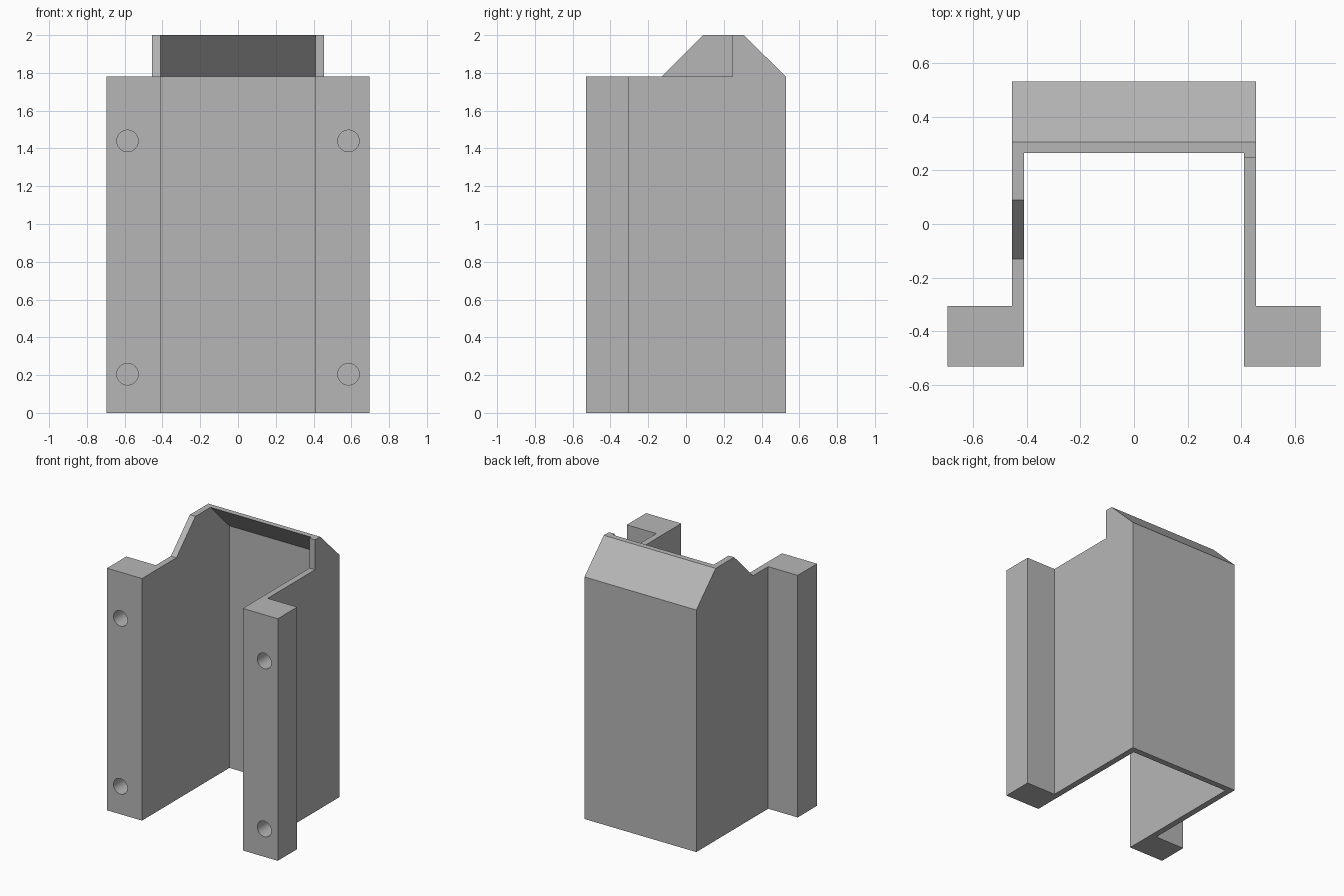
import bpy
import bmesh
from mathutils import Matrix, Vector

if "Cube" in bpy.data.objects:
    bpy.data.objects.remove(bpy.data.objects["Cube"], do_unlink=True)

grey = bpy.data.materials.new("plain grey")
grey.use_nodes = True
grey.diffuse_color = (0.47, 0.47, 0.47, 1)
grey.node_tree.nodes["Principled BSDF"].inputs["Base Color"].default_value = grey.diffuse_color

# Main dimensions
TOP, SHOULDER = 2.0, 1.78
OUTER, INNER, FLANGE = 0.455, 0.41, 0.695
DEPTH, FLANGE_BACK = 0.53, -0.305
BACK_INNER = 0.485
RIDGE_BACK, RIDGE_FRONT = 0.305, 0.265


def finish(name, bm):
    bmesh.ops.recalc_face_normals(bm, faces=bm.faces)
    mesh = bpy.data.meshes.new(name)
    bm.to_mesh(mesh)
    bm.free()
    mesh.materials.append(grey)
    obj = bpy.data.objects.new(name, mesh)
    bpy.context.collection.objects.link(obj)
    return obj


def extrude(name, points, direction):
    """Sweep a flat polygon along a direction into a closed solid."""
    bm = bmesh.new()
    face = bm.faces.new([bm.verts.new(p) for p in points])
    swept = bmesh.ops.extrude_face_region(bm, geom=[face], use_keep_orig=True)
    moved = [v for v in swept["geom"] if isinstance(v, bmesh.types.BMVert)]
    bmesh.ops.translate(bm, verts=moved, vec=Vector(direction))
    return finish(name, bm)


def side_profile(name, x0, x1, yz):
    return extrude(name, [(x0, y, z) for y, z in yz], (x1 - x0, 0, 0))


# Channel with two thick mounting flanges, drawn in plan
half = [(INNER, BACK_INNER), (INNER, -DEPTH), (FLANGE, -DEPTH),
        (FLANGE, FLANGE_BACK), (OUTER, FLANGE_BACK), (OUTER, DEPTH)]
plan = half + [(-x, y) for x, y in reversed(half)]
body = extrude("channel_body", [(x, y, 0) for x, y in plan], (0, 0, SHOULDER))

# Blind screw holes in the flange fronts
HOLE_DEPTH = 0.17
bm = bmesh.new()
for x in (-0.585, 0.585):
    for z in (0.205, 1.44):
        place = Matrix.Translation((x, -DEPTH, z)) @ Matrix.Rotation(1.5707963, 4, "X")
        bmesh.ops.create_cone(bm, cap_ends=True, segments=32, radius1=0.057,
                              radius2=0.057, depth=2 * HOLE_DEPTH, matrix=place)
cutter = finish("hole_cutter", bm)
cutter.hide_render = True
cut = body.modifiers.new("screw_holes", "BOOLEAN")
cut.operation = "DIFFERENCE"
cut.solver = "EXACT"
cut.object = cutter
bpy.ops.object.select_all(action="DESELECT")
bpy.context.view_layer.objects.active = body
body.select_set(True)
bpy.ops.object.modifier_apply(modifier=cut.name)
bpy.data.objects.remove(cutter, do_unlink=True)
bpy.ops.object.shade_smooth_by_angle(angle=0.5)

# Sloping hood above the back wall
slope = [(DEPTH, SHOULDER), (RIDGE_BACK, TOP)]
side_profile("back_hood", -INNER, INNER,
             slope + [(RIDGE_FRONT, TOP), (BACK_INNER, SHOULDER)])

# Tall gable on the right wall, short upright end on the left wall
side_profile("right_gable", -OUTER, -INNER,
             slope + [(0.09, TOP), (-0.13, SHOULDER)])
side_profile("left_end_cap", INNER, OUTER,
             slope + [(0.245, TOP), (0.245, SHOULDER)])
